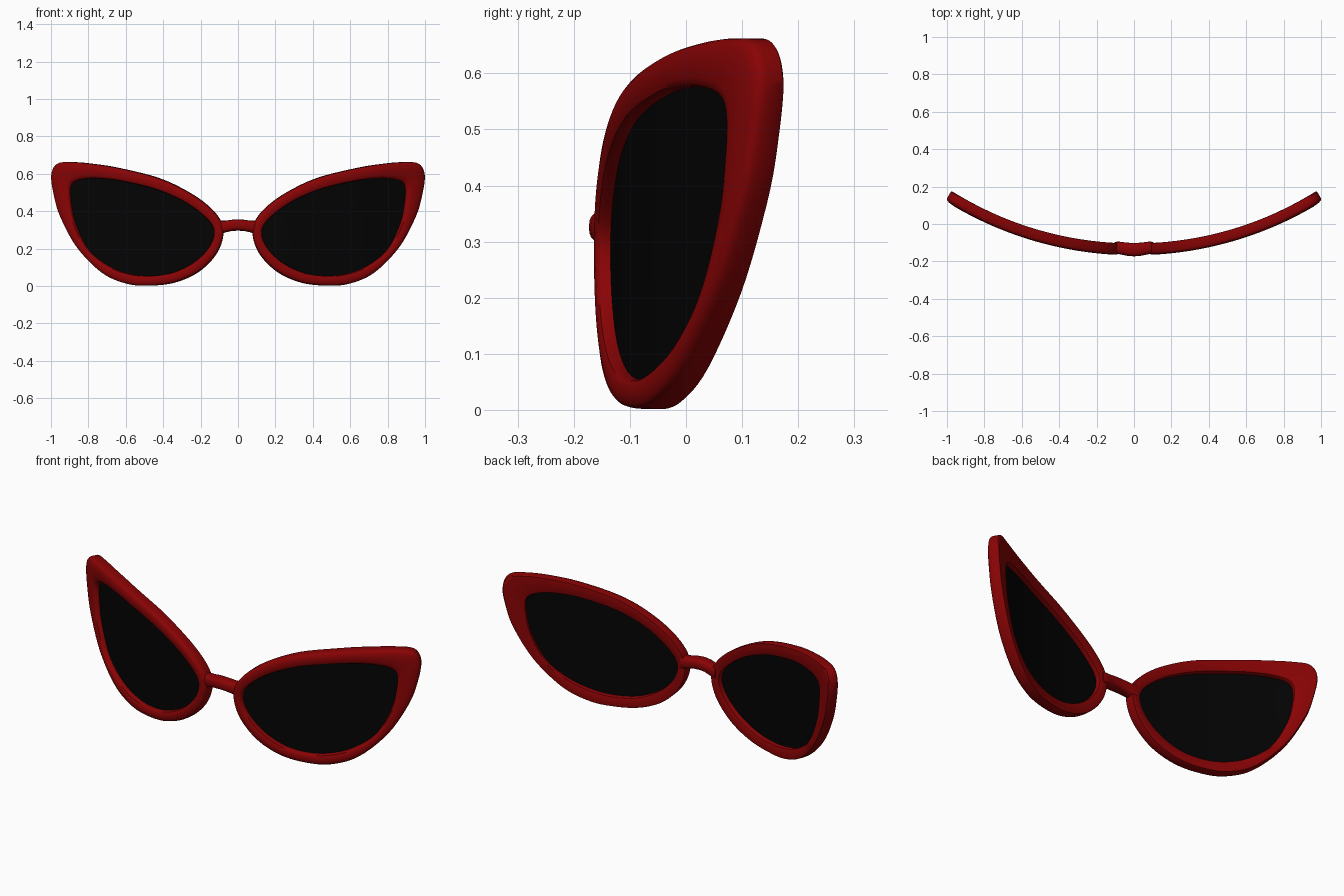
import bpy, bmesh, math
from mathutils import Vector

if "Cube" in bpy.data.objects:
    bpy.data.objects.remove(bpy.data.objects["Cube"])

R, CY = 1.87, 1.735          # radius and centre of the wrap-around curve
STEPS = 6                    # samples per outline segment

# Paired outline points of one rim: (outer x, outer z, inner x, inner z)
OUTLINE = [
    (.893, .662, .803, .575), (.970, .654, .870, .561), (1.0, .594, .898, .528),
    (.987, .492, .897, .452), (.951, .372, .873, .335), (.862, .208, .804, .196),
    (.732, .073, .699, .110), (.605, .014, .585, .066), (.485, .002, .475, .054),
    (.345, .018, .360, .069), (.214, .075, .250, .118), (.118, .170, .170, .187),
    (.080, .270, .131, .258), (.093, .348, .136, .320), (.160, .428, .196, .386),
    (.278, .508, .300, .457), (.438, .580, .450, .520), (.652, .632, .630, .562),
    (.786, .653, .725, .574)]

# Rim cross-section: (fraction from outer to inner edge, depth towards the front)
SECTION = [(0, -.026), (0, .006), (.015, .015), (.06, .023), (.18, .029), (.5, .032), (.8, .030),
           (.94, .026), (.985, .020), (1, .012), (1, -.022), (.97, -.028), (.88, -.031),
           (.12, -.031), (.03, -.030)]


def material(name, rgb):
    m = bpy.data.materials.new(name)
    m.diffuse_color = (*rgb, 1)
    m.use_nodes = True
    m.node_tree.nodes["Principled BSDF"].inputs["Base Color"].default_value = m.diffuse_color
    return m


red = material("deep red", (.25, .001, .0015))
black = material("lens black", (.001, .001, .001))


def spline(points):
    """Closed smooth curve through the points."""
    out, n = [], len(points)
    for i in range(n):
        a, b, c, d = (Vector(points[(i + k) % n]) for k in (-1, 0, 1, 2))
        for s in range(STEPS):
            t = s / STEPS
            out.append(.5 * (2 * b + (c - a) * t + (2 * a - 5 * b + 4 * c - d) * t * t
                             + (3 * b - a - 3 * c + d) * t ** 3))
    return out


def wrap(x, z, depth):
    """Bend a flat front-view point around the face curve."""
    a = math.asin(x / (R + .015))
    return Vector(((R + depth) * math.sin(a), CY - (R + depth) * math.cos(a), z))


def loft(name, rings, mat, closed=False, caps=False, side=1):
    """Skin a list of equal closed rings."""
    bm = bmesh.new()
    vs = [[bm.verts.new((p.x * side, p.y, p.z)) for p in r] for r in rings]
    n = len(rings[0])
    for i in range(len(vs) if closed else len(vs) - 1):
        a, b = vs[i], vs[(i + 1) % len(vs)]
        for j in range(n):
            k = (j + 1) % n
            bm.faces.new((a[j], a[k], b[k], b[j]))
    if caps:
        bm.faces.new(vs[0])
        bm.faces.new(vs[-1])
    bmesh.ops.recalc_face_normals(bm, faces=bm.faces)
    me = bpy.data.meshes.new(name)
    bm.to_mesh(me)
    bm.free()
    me.materials.append(mat)
    ob = bpy.data.objects.new(name, me)
    bpy.context.collection.objects.link(ob)
    bpy.ops.object.select_all(action='DESELECT')
    ob.select_set(True)
    bpy.context.view_layer.objects.active = ob
    bpy.ops.object.shade_smooth_by_angle(angle=math.radians(40))
    return ob


samples = spline(OUTLINE)
centre = Vector((.5, .32))

for label, side in (("right", 1), ("left", -1)):
    # Rim: cross-section swept between the outer and inner outline
    rim = []
    for ox, oz, ix, iz in samples:
        rim.append([wrap(ox + (ix - ox) * f, oz + (iz - oz) * f, d) for f, d in SECTION])
    loft(label + "_rim", rim, red, closed=True, side=side)

    # Lens: thin curved plate whose edge is tucked into the rim
    def lens_ring(scale, depth):
        pts = [centre + (Vector((s[2], s[3])) - centre) * scale for s in samples]
        return [wrap(p.x, p.y, depth) for p in pts]
    scales = (.02, .25, .5, .75, 1.015)
    rings = [lens_ring(s, .004) for s in scales] + [lens_ring(s, -.004) for s in scales[::-1]]
    loft(label + "_lens", rings, black, caps=True, side=side)

# Bridge: slightly arched rounded bar joining the rims
half = [(0, -.137, .326, .036, .030), (.035, -.135, .324, .035, .030),
        (.065, -.130, .318, .034, .031), (.085, -.127, .315, .033, .034),
        (.105, -.126, .312, .030, .037)]
path = [(-x, y, z, a, b) for x, y, z, a, b in half[:0:-1]] + half


def soft(v):
    """Squarer-than-round profile."""
    return math.copysign(abs(v) ** .75, v)


bars = [[Vector((x, y + a * soft(math.cos(t * math.pi / 12)),
                 z + b * soft(math.sin(t * math.pi / 12))))
         for t in range(24)] for x, y, z, a, b in path]
loft("bridge", bars, red, caps=True)
